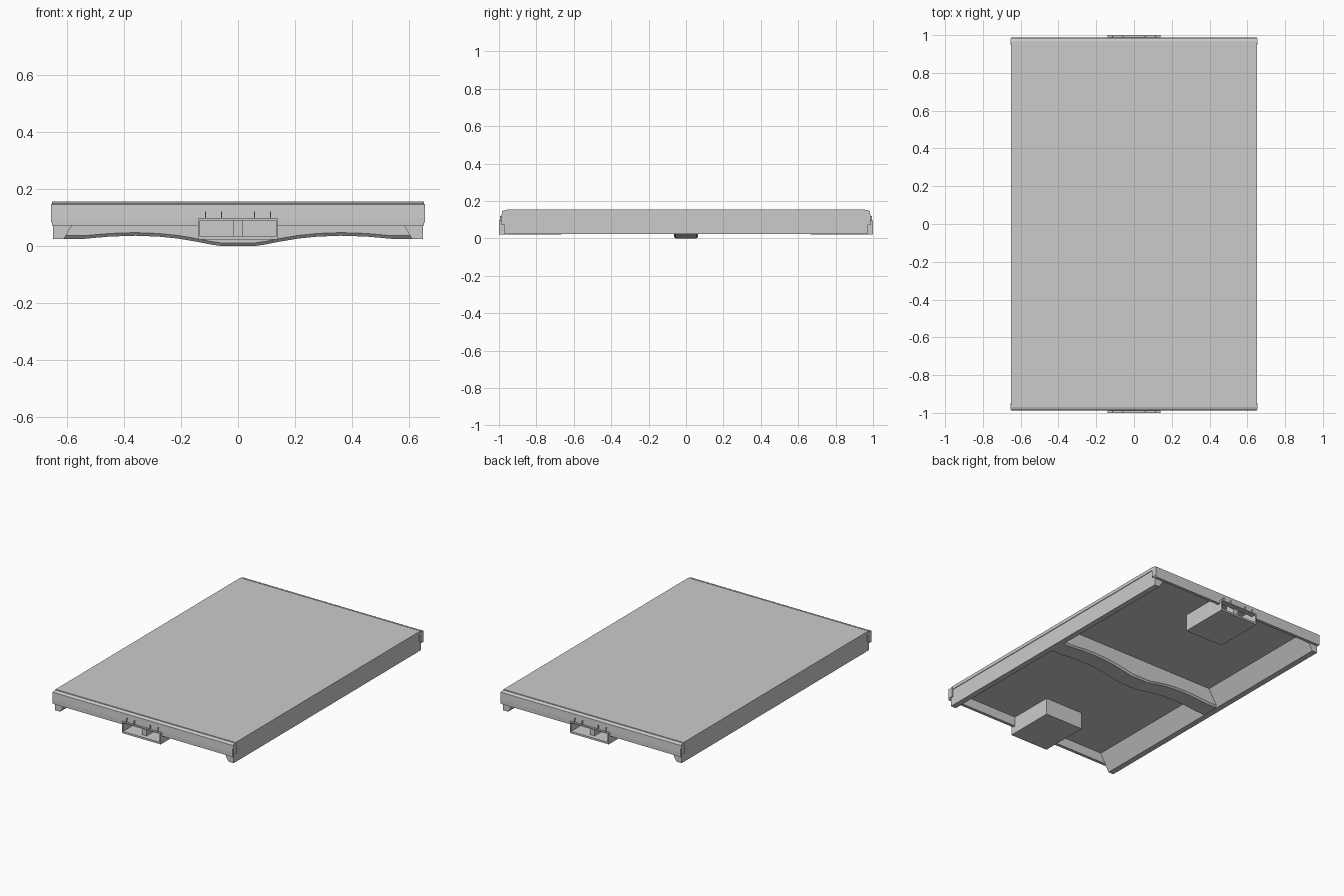
import bpy, bmesh

if "Cube" in bpy.data.objects:
    bpy.data.objects.remove(bpy.data.objects["Cube"])


def loft(name, sections):
    """Solid skinned through a row of matching closed sections."""
    bm = bmesh.new()
    rows = [[bm.verts.new(p) for p in s] for s in sections]
    n = len(rows[0])
    for a, b in zip(rows, rows[1:]):
        for i in range(n):
            j = (i + 1) % n
            bm.faces.new((a[i], a[j], b[j], b[i]))
    bm.faces.new(rows[0][::-1])
    bm.faces.new(rows[-1])
    bmesh.ops.recalc_face_normals(bm, faces=bm.faces)
    mesh = bpy.data.meshes.new(name)
    bm.to_mesh(mesh)
    bm.free()
    ob = bpy.data.objects.new(name, mesh)
    bpy.context.collection.objects.link(ob)
    return ob


def along_x(name, profile, x0, x1):
    return loft(name, [[(x, y, z) for y, z in profile] for x in (x0, x1)])


def along_y(name, profile, y0, y1):
    return loft(name, [[(x, y, z) for x, z in profile] for y in (y0, y1)])


def box(name, x0, x1, y0, y1, z0, z1):
    return along_x(name, [(y0, z0), (y1, z0), (y1, z1), (y0, z1)], x0, x1)


# Flat top panel
box("top_panel", -0.652, 0.652, -0.957, 0.957, 0.133, 0.155)

# Long side rails with sloped inner faces
for s, side in ((-1, "left"), (1, "right")):
    rail = [(0.648, 0.134), (0.648, 0.024), (0.61, 0.024), (0.545, 0.134)]
    along_y("rail_" + side, [(s * x, z) for x, z in rail], -0.97, 0.97)

# Curved cross rib with chamfered lower edges
half = [(0, 0), (0.06, 0), (0.10, 0.006), (0.15, 0.016), (0.21, 0.026),
        (0.28, 0.033), (0.36, 0.036), (0.45, 0.033), (0.54, 0.025), (0.61, 0.025)]
curve = [(-x, z) for x, z in half[:0:-1]] + half
loft("cross_rib", [[(x, -0.065, 0.134), (x, -0.065, z + 0.011), (x, -0.055, z),
                    (x, 0.055, z), (x, 0.065, z + 0.011), (x, 0.065, 0.134)]
                   for x, z in curve])

for s, end in ((-1, "front"), (1, "back")):
    def span(name, x0, x1, y0, y1, z0, z1):
        lo, hi = sorted((s * y0, s * y1))
        return box(end + "_" + name, x0, x1, lo, hi, z0, z1)

    # End cap, interrupted by the latch opening
    def cap(name, x0, x1, bottom):
        inner = max(bottom, 0.083)
        prof = [(0.95, 0.151), (0.97, 0.151), (0.984, 0.146), (0.987, 0.10),
                (0.987, bottom), (0.967, bottom), (0.967, 0.134), (0.95, 0.134)]
        return along_x(end + "_" + name, [(s * y, z) for y, z in prof], x0, x1)

    cap("cap_left", -0.652, -0.14, 0.072)
    cap("cap_middle", -0.14, 0.14, 0.095)
    cap("cap_right", 0.14, 0.652, 0.072)

    # Corner covers
    for c in (-1, 1):
        x0, x1 = sorted((c * 0.64, c * 0.655))
        span("corner_cover", x0, x1, 0.95, 0.983, 0.083, 0.147)

    # Latch pocket: floor, walls, lip, central post
    span("pocket_floor", -0.14, 0.14, 0.665, 1.0, 0.022, 0.034)
    span("pocket_inner_wall", -0.14, 0.14, 0.665, 0.677, 0.034, 0.134)
    for c in (-1, 1):
        x0, x1 = sorted((c * 0.133, c * 0.14))
        span("pocket_side", x0, x1, 0.677, 0.967, 0.034, 0.134)
        span("pocket_jamb", x0, x1, 0.967, 1.0, 0.034, 0.095)
    span("pocket_lip", -0.14, 0.14, 0.965, 1.0, 0.089, 0.096)
    span("latch_post", -0.018, 0.018, 0.90, 0.97, 0.034, 0.134)

    # Small ribs above the pocket
    for x in (-0.114, -0.058, 0.058, 0.114):
        span("lip_rib", x - 0.002, x + 0.002, 0.98, 0.995, 0.095, 0.121)
